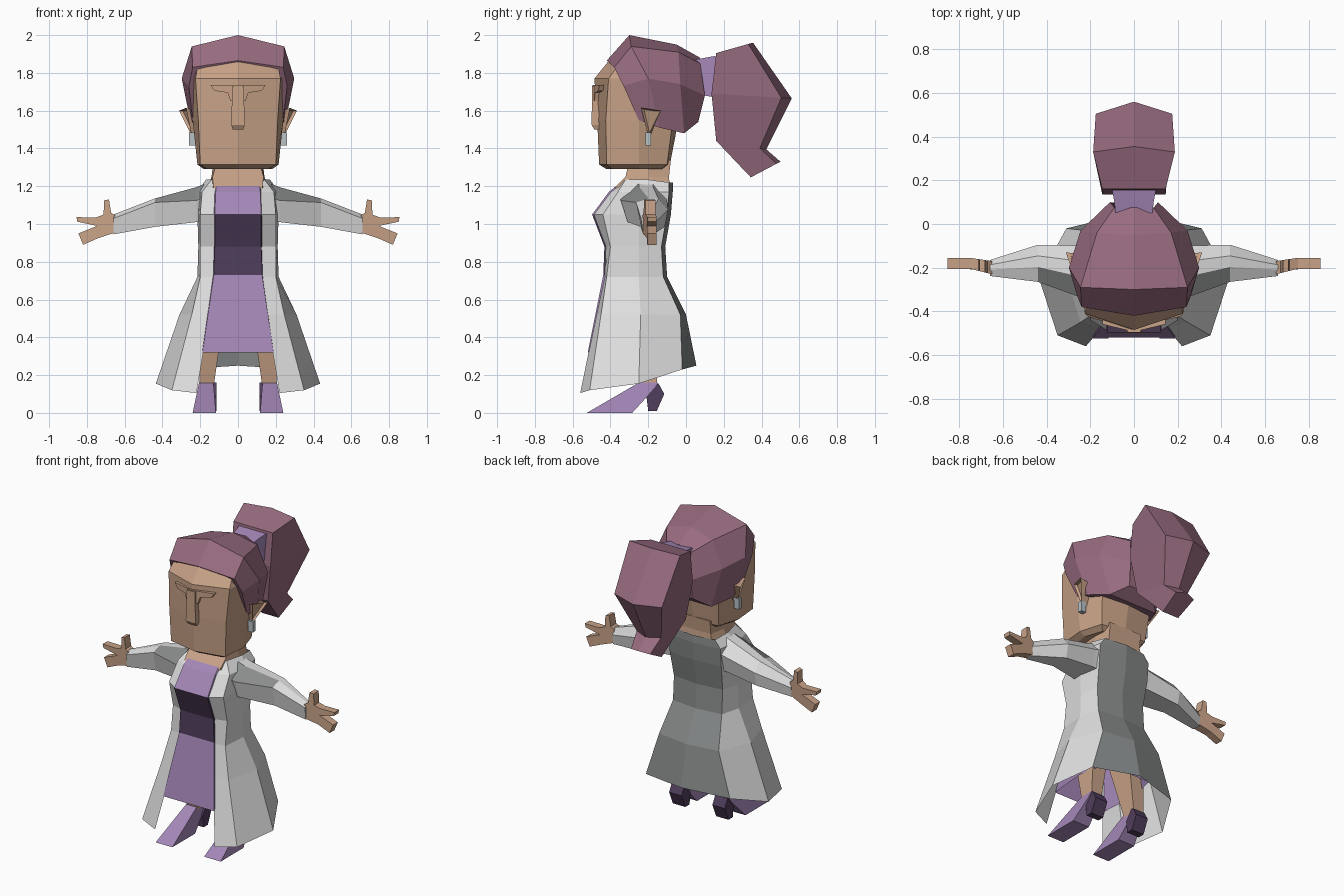
import bpy, bmesh

if "Cube" in bpy.data.objects:
    bpy.data.objects.remove(bpy.data.objects["Cube"])


def lin(c):
    c /= 255
    return c / 12.92 if c <= 0.04045 else ((c + 0.055) / 1.055) ** 2.4


def material(name, r, g, b):
    m = bpy.data.materials.new(name)
    m.diffuse_color = (lin(r), lin(g), lin(b), 1)
    m.use_nodes = True
    m.node_tree.nodes["Principled BSDF"].inputs["Base Color"].default_value = m.diffuse_color
    return m


COAT = material("coat_white", 222, 223, 222)
GREY = material("coat_grey", 137, 141, 140)
SKIN = material("skin_tan", 200, 162, 135)
HAIR = material("hair_plum", 152, 108, 128)
PURPLE = material("purple", 164, 135, 183)
DARK = material("dark_purple", 80, 62, 92)
SILVER = material("silver", 185, 194, 198)


def build(name, verts, faces, mats, mirror=False, rule=None, inset=None):
    """Make an object; rule picks the material from a face centre."""
    bm = bmesh.new()
    vs = [bm.verts.new(v) for v in verts]
    for f in faces:
        bm.faces.new([vs[i] for i in f])
    bmesh.ops.recalc_face_normals(bm, faces=bm.faces[:])
    if inset is not None:
        bm.faces.ensure_lookup_table()
        bmesh.ops.inset_region(bm, faces=[bm.faces[inset]], thickness=0.014, depth=-0.015)
    if rule:
        for f in bm.faces:
            f.material_index = int(rule(f.calc_center_median()))
    me = bpy.data.meshes.new(name)
    bm.to_mesh(me)
    bm.free()
    for m in mats:
        me.materials.append(m)
    ob = bpy.data.objects.new(name, me)
    bpy.context.collection.objects.link(ob)
    if mirror:
        ob.modifiers.new("mirror", 'MIRROR').use_mirror_merge = False
    return ob


def loft(name, rings, mats, closed=True, caps=True, **kw):
    """Skin a list of rings with equal point counts."""
    n = len(rings[0])
    verts = [p for r in rings for p in r]
    faces = [(k * n + i, k * n + (i + 1) % n, (k + 1) * n + (i + 1) % n, (k + 1) * n + i)
             for k in range(len(rings) - 1) for i in range(n if closed else n - 1)]
    if caps and closed:
        faces += [tuple(range(n)), tuple(range((len(rings) - 1) * n, len(rings) * n))]
    return build(name, verts, faces, mats, **kw)


def sym(half):
    """Complete a half outline (x >= 0) with its mirror image."""
    return half + [(-x, y, z) for x, y, z in reversed(half) if x > 1e-6]


def flat(z, *pts):
    return [(x, y, z) for x, y in pts]


def rect(z, x0, x1, y0, y1):
    return flat(z, (x0, y0), (x1, y0), (x1, y1), (x0, y1))


# Coat: open sheet from one front edge round the back to the other, grey back panel
coat = [
    [(.11, -.35, 1.21), (.14, -.32, 1.235), (.17, -.2, 1.235), (.15, -.09, 1.22), (0, -.07, 1.22)],
    flat(1.17, (.115, -.40), (.19, -.36), (.215, -.22), (.19, -.09), (0, -.07)),
    flat(1.05, (.12, -.49), (.20, -.44), (.215, -.25), (.19, -.10), (0, -.08)),
    flat(.88, (.12, -.425), (.20, -.40), (.21, -.25), (.18, -.13), (0, -.11)),
    flat(.72, (.125, -.43), (.20, -.42), (.215, -.25), (.18, -.12), (0, -.10)),
    flat(.52, (.15, -.475), (.245, -.45), (.31, -.24), (.22, -.03), (0, 0)),
    [(.22, -.56, .105), (.35, -.51, .12), (.435, -.25, .155), (.31, -.02, .23), (0, .055, .25)],
]
loft("coat", [sym(r) for r in coat], [COAT, GREY], closed=False,
     rule=lambda c: c.y > -.14 and abs(c.x) < .17)

# Dress with a dark bodice band
dress = [flat(z, (x + .003, y), (s, -.25), (x * .9, b)) for z, x, y, s, b in [
    (1.21, .11, -.358, .15, -.12), (1.17, .115, -.408, .18, -.12), (1.05, .12, -.497, .18, -.13),
    (.88, .12, -.432, .18, -.16), (.73, .125, -.438, .18, -.15), (.32, .185, -.52, .21, -.06)]]
loft("dress", [sym(r) for r in dress], [PURPLE, DARK], caps=False,
     rule=lambda c: .74 < c.z < 1.05)

# Sleeves, with a grey facet on the front of the shoulder
sleeve = []
for x, y0, y1, z0, z1, s in [(.17, -.35, -.10, 1.01, 1.215, .62), (.22, -.345, -.10, 1.01, 1.195, .62),
                             (.44, -.265, -.095, .985, 1.135, .86), (.66, -.238, -.165, .945, 1.05, .8)]:
    h, d = z1 - z0, y1 - y0
    sleeve.append([(x, y0, z0 + h * s), (x, y0 + d * .15, z0), (x, y1 - d * .1, z0),
                   (x, y1, z0 + h * .6), (x, y1 - d * .3, z1), (x, y0 + d * .4, z1)])
loft("sleeve", sleeve, [COAT, GREY], mirror=True,
     rule=lambda c: c.x < .40 and c.z > 1.11 and c.y < -.22)

# Hands: one outline with thumb, pointing finger and grouped fingers
hand = [(.65, .955), (.74, .925), (.82, .89), (.845, .95), (.745, .99), (.85, 1.012),
        (.855, 1.036), (.75, 1.035), (.712, 1.05), (.708, 1.125), (.683, 1.13),
        (.672, 1.06), (.65, 1.045)]
loft("hand", [[(x, -.23 + .025 * min(1, (x - .65) / .1), z) for x, z in hand],
              [(x, -.17 + .015 * min(1, (x - .65) / .1), z) for x, z in hand]],
     [SKIN], mirror=True)

# Legs
loft("leg", [rect(.13, .13, .205, -.245, -.155), rect(.55, .07, .195, -.34, -.14)],
     [SKIN], mirror=True)

# Shoes: side profiles skinned across x, narrower at the ankle
shoe = [(-.525, 0), (-.31, .125), (-.25, .16), (-.15, .16), (-.175, .12), (-.285, 0)]
loft("shoe", [[(.117 + .08 * z, y, z) for y, z in shoe],
              [(.24 - .21 * z, y, z) for y, z in shoe]], [PURPLE], mirror=True)
heel = [(-.21, .09), (-.16, .16), (-.145, .155), (-.115, .10), (-.155, .01), (-.20, .01)]
loft("shoe_heel", [[(x, y, z) for y, z in heel] for x in (.114, .205)], [DARK], mirror=True)

# Neck and head
loft("neck", [sym(flat(1.19, (.13, -.38), (.16, -.2), (.13, -.085))),
              sym(flat(1.25, (.135, -.32), (.14, -.2), (.12, -.09))),
              sym(flat(1.34, (.11, -.30), (.13, -.2), (.12, -.08)))], [SKIN])
head = [
    flat(1.29, (0, -.42), (.16, -.39), (.18, -.25), (.14, -.13), (0, -.11)),
    flat(1.315, (0, -.46), (.20, -.42), (.215, -.25), (.17, -.10), (0, -.085)),
    flat(1.55, (0, -.47), (.21, -.425), (.24, -.25), (.19, -.07), (0, -.04)),
    flat(1.77, (0, -.485), (.225, -.41), (.245, -.25), (.20, -.06), (0, -.03)),
    [(0, -.412, 1.86), (.215, -.37, 1.825), (.20, -.25, 1.82), (.16, -.1, 1.82), (0, -.06, 1.82)],
]
loft("head", [sym(r) for r in head], [SKIN])

# Nose and brows
loft("nose", [rect(z, -w, w, -y, -.42) for z, w, y in
              [(1.50, .028, .485), (1.525, .036, .50), (1.73, .030, .497)]], [SKIN])
brow = [(.0, 1.735), (.145, 1.735), (.125, 1.705), (.055, 1.695), (.04, 1.65), (0, 1.65)]
loft("brow", [[(x, y + .24 * x, z) for x, z in brow] for y in (-.494, -.44)],
     [SKIN], mirror=True)

# Ears with a hollowed outer face, and earrings
ear = [[(.21, -.23, 1.59), (.21, -.14, 1.59), (.21, -.19, 1.46)],
       [(.275, -.238, 1.615), (.312, -.13, 1.60), (.245, -.20, 1.465)]]
loft("ear", ear, [SKIN], mirror=True, inset=4)
loft("earring", [rect(z, .225, .26, -.215, -.185) for z in (1.415, 1.485)],
     [SILVER], mirror=True)

# Hair cap: slanted rings from the hairline to the back
hair = [
    [(0, -.42, 1.865), (.24, -.38, 1.83), (.26, -.33, 1.73), (.24, -.25, 1.55)],
    [(0, -.30, 2.0), (.245, -.29, 1.94), (.298, -.20, 1.77), (.245, -.14, 1.51)],
    [(0, -.05, 1.95), (.17, -.04, 1.91), (.245, -.03, 1.74), (.18, -.01, 1.48)],
    [(0, .075, 1.88), (.09, .075, 1.85), (.11, .10, 1.68), (.09, .065, 1.54)],
]
loft("hair", [sym(r) for r in hair], [HAIR])

# Hair tie and ponytail
loft("hair_tie", [[(-w, y, z0), (w, y, z0), (w, y, z1), (-w, y, z1)] for y, w, z0, z1 in
                  [(.05, .085, 1.70, 1.87), (.10, .09, 1.68, 1.88), (.155, .10, 1.67, 1.89)]],
     [PURPLE])
tail = []
for fy, fz, fw, by, bz, bw in [(.16, 1.905, .145, .355, 1.96, .187),
                               (.135, 1.69, .145, .56, 1.665, .175),
                               (.16, 1.44, .11, .425, 1.395, .09),
                               (.343, 1.247, .06, .50, 1.33, .07)]:
    ey, ez = by + (fy - by) * .13, bz + (fz - bz) * .13
    tail.append(sym([(fw, fy, fz), (bw, ey, ez), (0, by, bz)]))
loft("ponytail", tail, [HAIR])
